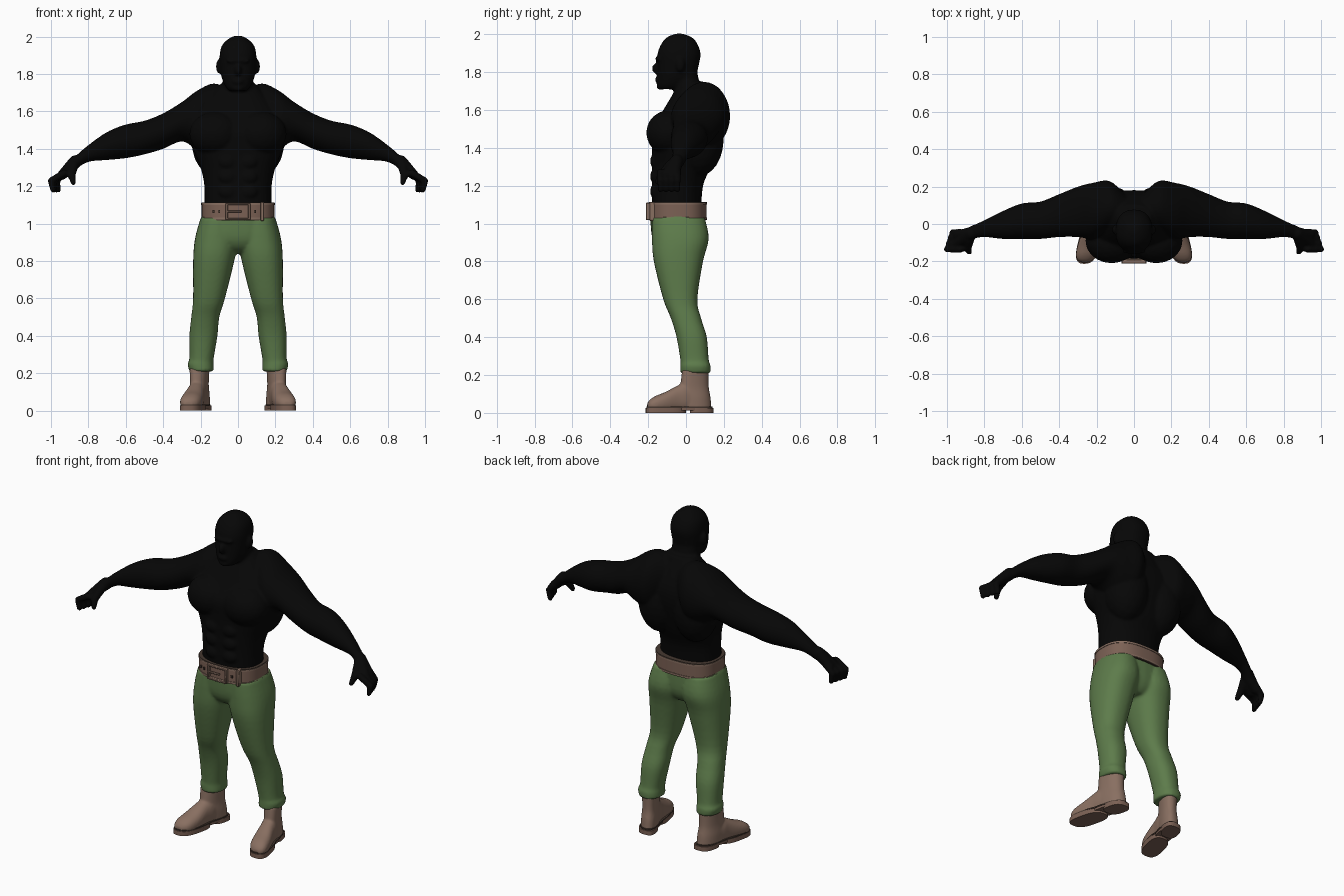
import bpy, bmesh, math
from mathutils import Vector, Matrix

cube = bpy.data.objects.get("Cube")
if cube:
    bpy.data.objects.remove(cube, do_unlink=True)


def material(name, red, green, blue):
    colour = (red, green, blue, 1)
    mat = bpy.data.materials.new(name)
    mat.use_nodes = True
    mat.diffuse_color = colour
    mat.node_tree.nodes["Principled BSDF"].inputs["Base Color"].default_value = colour
    return mat


skin = material("black skin", .002, .002, .002)
green_cloth = material("green cloth", .11, .2, .07)
leather = material("brown leather", .25, .16, .12)
belt_brown = material("belt brown", .2, .12, .09)
dark_brown = material("dark brown", .06, .04, .03)


def between(a, b, c, d, t):
    """Smooth curve from b to c that heads along its neighbours a and d."""
    rise, fall = (c - a) / 2, (d - b) / 2
    ease = t * t * (3 - 2 * t)
    return b + (c - b) * ease + t * (1 - t) * (rise * (1 - t) - fall * t)


def loft(bm, sections, axis=2, power=2.3, steps=4, sides=32):
    """Skin rounded sections (position, low and high of both other axes) along an axis."""
    padded = [sections[0], *sections, sections[-1]]
    dense = []
    for four in zip(padded, padded[1:], padded[2:], padded[3:]):
        for step in range(steps):
            dense.append([between(*values, step / steps) for values in zip(*four)])
    dense.append(sections[-1])
    loops = []
    for position, low_a, high_a, low_b, high_b in dense:
        loop = []
        for side in range(sides):
            angle = math.tau * side / sides
            c, s = math.cos(angle), math.sin(angle)
            a = math.copysign(abs(c) ** (2 / power), c)
            b = math.copysign(abs(s) ** (2 / power), s)
            point = [(low_a + high_a + a * (high_a - low_a)) / 2,
                     (low_b + high_b + b * (high_b - low_b)) / 2]
            point.insert(axis, position)
            loop.append(bm.verts.new(point))
        loops.append(loop)
    for lower, upper in zip(loops, loops[1:]):
        for side in range(sides):
            after = (side + 1) % sides
            bm.faces.new((lower[side], lower[after], upper[after], upper[side]))
    bm.faces.new(loops[0])
    bm.faces.new(loops[-1])


def upright(*rows):
    """Symmetric sections from (height, half width, front, back)."""
    return [(z, -half, half, front, back) for z, half, front, back in rows]


def ball(bm, centre, radii):
    place = Matrix.Translation(centre) @ Matrix.Diagonal((*radii, 1))
    bmesh.ops.create_icosphere(bm, subdivisions=3, radius=1, matrix=place)


def box(bm, centre, size):
    place = Matrix.Translation(centre) @ Matrix.Diagonal((*size, 1))
    bmesh.ops.create_cube(bm, size=1, matrix=place)


def chain(bm, points, thick, thin, steps=6):
    """Tapering finger or palm made from overlapping balls."""
    points = [Vector(point) for point in points]
    total = (len(points) - 1) * steps
    for index, (start, end) in enumerate(zip(points, points[1:])):
        for step in range(steps + 1):
            along = (index * steps + step) / total
            radius = thick + (thin - thick) * along
            ball(bm, start.lerp(end, step / steps), (radius, radius, radius))


def everything(bm):
    return bm.verts[:] + bm.edges[:] + bm.faces[:]


def mirror(bm):
    copy = bmesh.ops.duplicate(bm, geom=everything(bm))["geom"]
    for item in copy:
        if isinstance(item, bmesh.types.BMVert):
            item.co.x = -item.co.x


def finish(bm, name, *materials, voxel=0):
    """Make the object; a voxel size blends its overlapping pieces into one skin."""
    bmesh.ops.recalc_face_normals(bm, faces=bm.faces)
    mesh = bpy.data.meshes.new(name)
    bm.to_mesh(mesh)
    bm.free()
    obj = bpy.data.objects.new(name, mesh)
    bpy.context.collection.objects.link(obj)
    for mat in materials:
        mesh.materials.append(mat)
    if voxel:
        blend = obj.modifiers.new("blend", "REMESH")
        blend.mode = "VOXEL"
        blend.voxel_size = voxel
        blend.use_smooth_shade = True
        soften = obj.modifiers.new("soften", "SMOOTH")
        soften.iterations = 4
    else:
        bpy.ops.object.select_all(action="DESELECT")
        obj.select_set(True)
        bpy.context.view_layer.objects.active = obj
        bpy.ops.object.shade_smooth_by_angle(angle=math.radians(40))


# Arms from the spine to the wrist
bm = bmesh.new()
loft(bm, [(.05, 0, .16, 1.5, 1.72), (.13, -.04, .23, 1.4, 1.75), (.22, -.08, .22, 1.4, 1.71),
          (.3, -.07, .2, 1.44, 1.65), (.4, -.07, .16, 1.4, 1.59), (.5, -.08, .12, 1.37, 1.55),
          (.6, -.08, .11, 1.35, 1.53), (.7, -.08, .07, 1.34, 1.49), (.8, -.07, .02, 1.33, 1.42),
          (.87, -.08, -.01, 1.29, 1.36)], axis=0, power=2)

# Hands
wrist = (.87, -.05, 1.33)
for knuckle in (-.06, -.1):
    chain(bm, [wrist, (.94, knuckle, 1.26)], .036, .027)
for finger in range(4):
    y = -.045 - finger * .03
    tip = .96 + finger * .01
    chain(bm, [(.93, y, 1.27), (tip + .01, y, 1.23), (tip, y, 1.18)], .02, .015)
chain(bm, [(.88, -.08, 1.31), (.89, -.13, 1.26), (.88, -.15, 1.22)], .028, .015)

# Chest, back, ears and stomach muscles
ball(bm, (.12, -.09, 1.48), (.14, .12, .12))
ball(bm, (.12, .07, 1.45), (.13, .13, .2))
ball(bm, (.1, -.03, 1.84), (.018, .024, .04))
for row in range(3):
    ball(bm, (.055, -.16, 1.17 + row * .08), (.05, .03, .04))
mirror(bm)

# Torso, neck and head
loft(bm, upright((1.07, .18, -.18, .08), (1.2, .18, -.18, .09), (1.3, .2, -.18, .13),
                 (1.4, .24, -.18, .16), (1.5, .26, -.18, .18), (1.6, .22, -.12, .17),
                 (1.75, .09, -.03, .1)))
loft(bm, upright((1.6, .1, -.07, .12), (1.7, .085, -.065, .08), (1.8, .08, -.07, .06)))
loft(bm, upright((1.71, .045, -.14, -.04), (1.73, .065, -.15, 0), (1.78, .087, -.15, .05),
                 (1.85, .097, -.15, .07), (1.9, .098, -.15, .077), (1.95, .087, -.13, .06),
                 (1.985, .055, -.1, .03), (2.004, .02, -.05, -.02)))

# Nose, brow, lips and chin
ball(bm, (0, -.156, 1.82), (.018, .024, .03))
ball(bm, (0, -.145, 1.87), (.065, .017, .013))
ball(bm, (0, -.15, 1.76), (.03, .014, .016))
ball(bm, (0, -.14, 1.725), (.03, .016, .018))
finish(bm, "body", skin, voxel=.008)

# Trousers: two cuffed legs blended into a pelvis
bm = bmesh.new()
loft(bm, [(.21, .13, .26, -.03, .13), (.25, .13, .27, -.03, .13), (.28, .13, .26, -.03, .12),
          (.4, .11, .26, -.05, .11), (.5, .1, .25, -.08, .08), (.6, .07, .24, -.12, .06),
          (.8, .02, .24, -.17, .09), (.92, 0, .23, -.18, .12), (1.03, .01, .2, -.18, .1)])
mirror(bm)
loft(bm, upright((.84, .05, -.1, .05), (.87, .13, -.15, .08), (.93, .21, -.18, .1),
                 (1.05, .19, -.19, .1)))
finish(bm, "trousers", green_cloth, voxel=.009)


# Belt: strap with raised dark-edged rims
def band(bm, bottom, top, grow):
    half, front, back = .19 + grow, -.19 - grow, .105 + grow
    loft(bm, upright((bottom, half, front, back), (top, half, front, back)),
         power=2.6, steps=1, sides=64)


bm = bmesh.new()
band(bm, 1.02, 1.11, .004)
finish(bm, "belt_strap", belt_brown)
for name, mat, height, grow in (("belt_rim", leather, .01, .007), ("belt_edge", dark_brown, .006, .005)):
    bm = bmesh.new()
    inset = 0 if mat == dark_brown else .004
    band(bm, 1.018 + inset, 1.018 + inset + height, grow)
    band(bm, 1.114 - inset - height, 1.114 - inset, grow)
    finish(bm, name, mat)

# Buckle frame, prong and belt loop
middle = 1.065
bm = bmesh.new()
for side in (-1, 1):
    box(bm, (side * .06, -.2, middle), (.014, .024, .09))
    box(bm, (0, -.2, middle + side * .04), (.13, .024, .012))
box(bm, (-.02, -.206, middle), (.08, .012, .01))
box(bm, (.13, -.176, middle), (.018, .036, .1))
bmesh.ops.bevel(bm, geom=bm.edges[:], offset=.003, segments=1, affect="EDGES")
finish(bm, "buckle", leather)

# Punched holes
bm = bmesh.new()
for x, y in ((-.13, -.178), (-.1, -.187), (.09, -.189)):
    box(bm, (x, y, middle), (.01, .01, .014))
finish(bm, "belt_holes", dark_brown)


def splay(bm):
    """Turn a boot outward under its leg and copy it to the other side."""
    for vert in bm.verts:
        vert.co.x += .217 - .23 * vert.co.y
    mirror(bm)


# Boots: shaft and foot, cut flat underneath
bm = bmesh.new()
loft(bm, upright((.02, .05, -.02, .135), (.08, .05, -.03, .13), (.14, .046, -.03, .12),
                 (.23, .05, -.02, .12)))
loft(bm, [(.06, -.045, .045, 0, .15), (0, -.05, .05, 0, .16), (-.04, -.05, .05, 0, .147),
          (-.11, -.058, .058, 0, .11), (-.16, -.056, .056, 0, .09),
          (-.19, -.043, .043, .01, .07), (-.205, -.02, .02, .02, .05)], axis=1)
bmesh.ops.bisect_plane(bm, geom=everything(bm), plane_co=(0, 0, .022), plane_no=(0, 0, -1),
                       clear_outer=True)
bmesh.ops.holes_fill(bm, edges=[edge for edge in bm.edges if edge.is_boundary])
splay(bm)
finish(bm, "boots", leather, voxel=.007)


# Soles: thin welt above a tread, an arch and a heel
def slabs(name, mat, *layers):
    bm = bmesh.new()
    for bottom, top, half, front, back in layers:
        loft(bm, upright((bottom, half, front, back), (top, half, front, back)), power=2.8, steps=1)
    splay(bm)
    finish(bm, name, mat)


slabs("welts", dark_brown, (.026, .034, .059, -.209, .02), (.026, .034, .053, -.08, .14))
slabs("soles", belt_brown, (0, .027, .06, -.213, 0), (.012, .027, .05, -.06, .1),
      (0, .027, .053, .02, .145))
